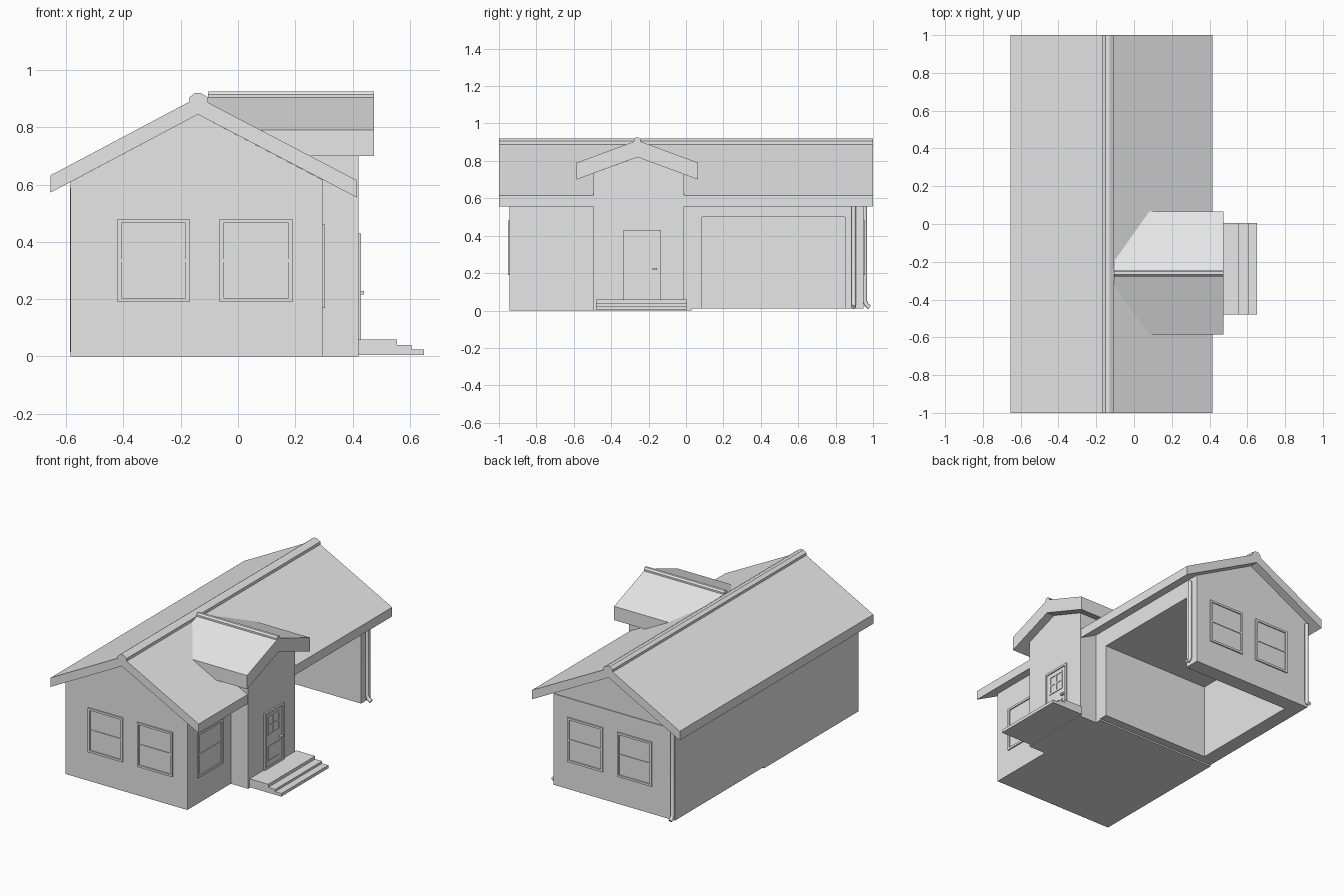
import bpy, bmesh
from mathutils import Vector

cube = bpy.data.objects.get("Cube")
if cube:
    bpy.data.objects.remove(cube, do_unlink=True)

grey = bpy.data.materials.new("light_grey")
grey.use_nodes = True
grey.diffuse_color = (0.8, 0.8, 0.8, 1)
grey.node_tree.nodes["Principled BSDF"].inputs["Base Color"].default_value = (0.8, 0.8, 0.8, 1)


def finish(name, bm):
    bmesh.ops.recalc_face_normals(bm, faces=bm.faces)
    mesh = bpy.data.meshes.new(name)
    bm.to_mesh(mesh)
    bm.free()
    mesh.materials.append(grey)
    obj = bpy.data.objects.new(name, mesh)
    bpy.context.collection.objects.link(obj)
    return obj


def prism(name, profile, axis, start, end):
    """Extrude a (horizontal, z) profile along x or y."""
    bm = bmesh.new()
    place = (lambda h, z: (start, h, z)) if axis == "x" else (lambda h, z: (h, start, z))
    face = bm.faces.new([bm.verts.new(place(h, z)) for h, z in profile])
    made = bmesh.ops.extrude_face_region(bm, geom=[face])["geom"]
    shift = Vector((end - start, 0, 0) if axis == "x" else (0, end - start, 0))
    bmesh.ops.translate(bm, vec=shift, verts=[v for v in made if isinstance(v, bmesh.types.BMVert)])
    return finish(name, bm)


def boxes(name, corner_pairs):
    """Join boxes, each given by two opposite corners."""
    bm = bmesh.new()
    for a, b in corner_pairs:
        verts = bmesh.ops.create_cube(bm, size=1)["verts"]
        for v in verts:
            v.co = [(p + q) / 2 + c * abs(q - p) for p, q, c in zip(a, b, v.co)]
    return finish(name, bm)


# Wall planes: (across, height, outward) to world position
WALLS = {
    "front": lambda u, z, w: (u, -0.945 - w, z),
    "back": lambda u, z, w: (u, 0.95 + w, z),
    "side": lambda u, z, w: (0.295 + w, u, z),
    "entry": lambda u, z, w: (0.42 + w, u, z),
}


def panels(name, wall, rects):
    """Plates on a wall: (u0, u1, z0, z1, depth)."""
    at = WALLS[wall]
    boxes(name, [(at(u0, z0, -0.005), at(u1, z1, d)) for u0, u1, z0, z1, d in rects])


def frame(u0, u1, z0, z1, t, d):
    return [(u0, u0 + t, z0, z1, d), (u1 - t, u1, z0, z1, d),
            (u0 + t, u1 - t, z0, z0 + t, d), (u0 + t, u1 - t, z1 - t, z1, d)]


def window(name, wall, u0, u1, z0, z1):
    mid = (z0 + z1) / 2
    panels(name, wall, frame(u0, u1, z0, z1, 0.014, 0.008)
           + [(u0, u1, z0, z1, 0.001), (u0, u1, mid - 0.005, mid + 0.005, 0.005)])


def spout(name, points):
    """Round downspout along a path."""
    curve = bpy.data.curves.new(name, "CURVE")
    curve.dimensions = "3D"
    curve.bevel_depth = 0.012
    curve.bevel_resolution = 2
    curve.use_fill_caps = True
    line = curve.splines.new("POLY")
    line.points.add(len(points) - 1)
    for p, co in zip(line.points, points):
        p.co = (*co, 1)
    curve.materials.append(grey)
    obj = bpy.data.objects.new(name, curve)
    bpy.context.collection.objects.link(obj)


# House body and the gable over the garage
L, R, RIDGE = -0.585, 0.295, -0.14
prism("house_body", [(L, 0), (R, 0), (R, 0.617), (RIDGE, 0.845), (L, 0.609)], "y", -0.945, 0.03)
prism("garage_gable", [(L, 0.6), (R, 0.6), (R, 0.617), (RIDGE, 0.845), (L, 0.609)], "y", 0.03, 0.945)

# Garage shell, open on one side and below
boxes("garage_walls", [
    ((L, 0.03, 0.01), (R, 0.085, 0.5)),
    ((L, 0.85, 0.01), (R, 0.95, 0.5)),
    ((L, 0.085, 0.01), (-0.49, 0.85, 0.5)),
    ((L, 0.03, 0.5), (R, 0.95, 0.605)),
])

# Main roof and ridge cap
prism("main_roof", [(-0.655, 0.572), (RIDGE, 0.845), (0.415, 0.555),
                    (0.415, 0.615), (RIDGE, 0.905), (-0.655, 0.632)], "y", -1, 1)
prism("main_ridge_cap", [(-0.17, 0.88), (-0.105, 0.88), (-0.105, 0.905),
                         (-0.13, 0.92), (-0.15, 0.92), (-0.17, 0.905)], "y", -1, 1)

# Entry block with its own cross gable
MID = -0.26
prism("entry_body", [(-0.495, 0), (-0.01, 0), (-0.01, 0.73), (MID, 0.82), (-0.495, 0.733)], "x", -0.08, 0.42)
prism("entry_roof", [(-0.585, 0.7), (MID, 0.82), (0.065, 0.7),
                     (0.065, 0.79), (MID, 0.91), (-0.585, 0.79)], "x", -0.105, 0.475)
prism("entry_ridge_cap", [(MID - 0.017, 0.895), (MID + 0.017, 0.895), (MID + 0.017, 0.915),
                          (MID + 0.008, 0.925), (MID - 0.008, 0.925), (MID - 0.017, 0.915)],
      "x", -0.105, 0.475)

# Windows
for wall in ("front", "back"):
    window(wall + "_window_a", wall, -0.42, -0.17, 0.19, 0.48)
    window(wall + "_window_b", wall, -0.065, 0.19, 0.19, 0.48)
window("side_window", "side", -0.84, -0.585, 0.17, 0.46)

# Door with frame, four-pane light, lower panel and handle
panels("door", "entry", frame(-0.335, -0.135, 0.06, 0.43, 0.014, 0.01)
       + [(-0.335, -0.135, 0.06, 0.43, 0.003)]
       + frame(-0.295, -0.175, 0.27, 0.395, 0.01, 0.007)
       + [(-0.24, -0.23, 0.27, 0.395, 0.006), (-0.295, -0.175, 0.328, 0.337, 0.006)]
       + frame(-0.295, -0.175, 0.1, 0.2, 0.008, 0.006))
panels("door_handle", "entry", [(-0.18, -0.155, 0.216, 0.228, 0.02)])

# Front steps
prism("front_steps", [(0.42, 0.005), (0.65, 0.005), (0.65, 0.025), (0.605, 0.025), (0.605, 0.04),
                      (0.555, 0.04), (0.555, 0.06), (0.42, 0.06)], "y", -0.48, 0.005)

# Downspouts
spout("garage_downspout", [(0.307, 0.897, 0.59), (0.307, 0.897, 0.05),
                           (0.315, 0.897, 0.03), (0.335, 0.897, 0.017)])
spout("back_downspout", [(-0.574, 0.957, 0.59), (-0.574, 0.957, 0.05),
                         (-0.574, 0.965, 0.03), (-0.574, 0.982, 0.017)])
